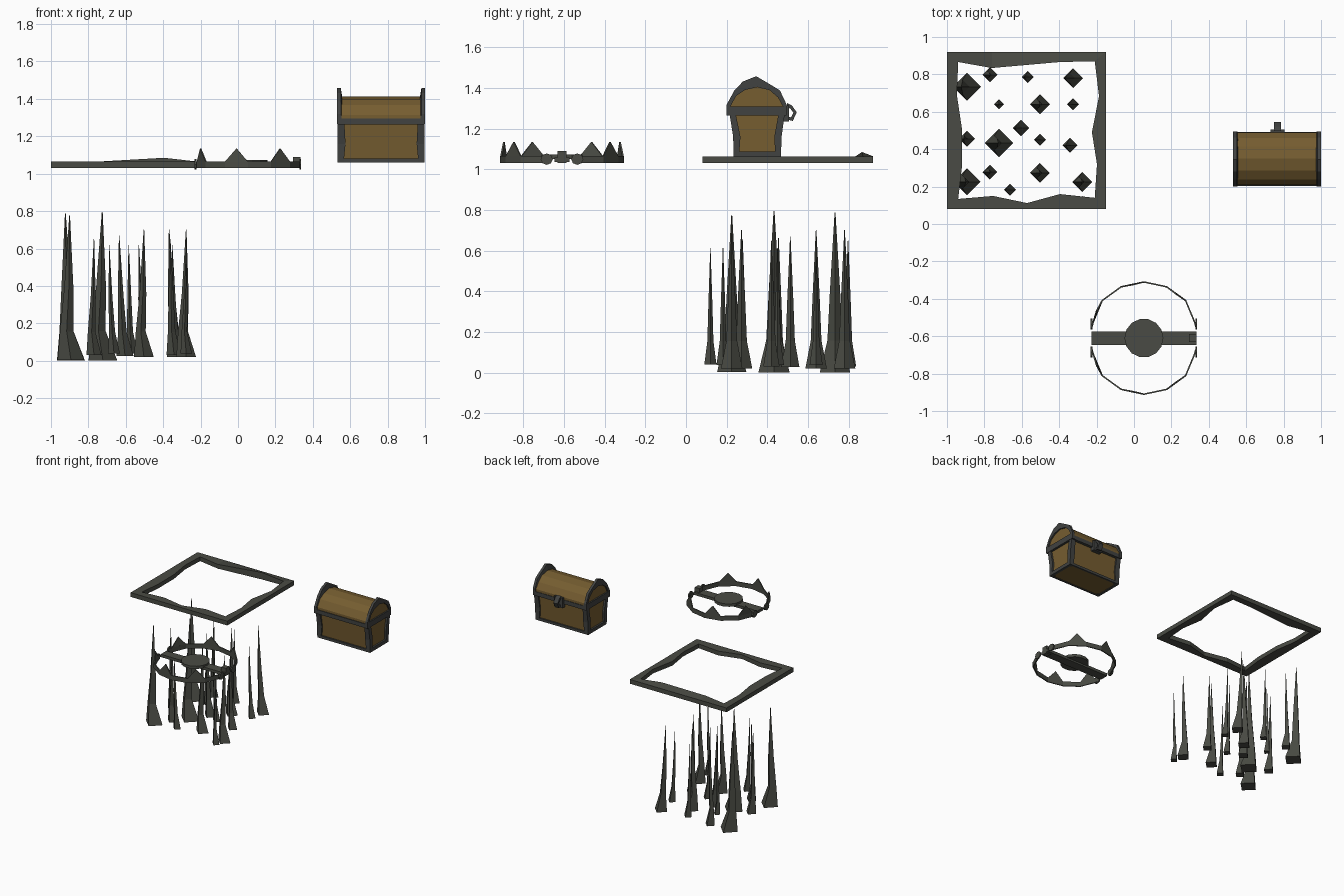
import bpy, bmesh, math

if "Cube" in bpy.data.objects:
    bpy.data.objects.remove(bpy.data.objects["Cube"])


def material(name, col):
    m = bpy.data.materials.new(name)
    m.diffuse_color = (*col, 1)
    m.use_nodes = True
    m.node_tree.nodes["Principled BSDF"].inputs["Base Color"].default_value = m.diffuse_color
    return m


STEEL = material("dull steel", (0.068, 0.071, 0.058))
IRON = material("dark iron", (0.052, 0.054, 0.052))
WOOD = material("brown wood", (0.18, 0.110, 0.030))


def loft(name, rings, mat, closed=False):
    """Skin a list of equal-length vertex rings; cap the ends unless closed."""
    bm = bmesh.new()
    vs = [[bm.verts.new(p) for p in r] for r in rings]
    n, k = len(rings), len(rings[0])
    for i in range(n if closed else n - 1):
        a, b = vs[i], vs[(i + 1) % n]
        for j in range(k):
            bm.faces.new((a[j], a[(j + 1) % k], b[(j + 1) % k], b[j]))
    if not closed:
        bm.faces.new(vs[0])
        bm.faces.new(vs[-1])
    bmesh.ops.remove_doubles(bm, verts=bm.verts, dist=1e-5)
    bmesh.ops.recalc_face_normals(bm, faces=bm.faces)
    me = bpy.data.meshes.new(name)
    bm.to_mesh(me)
    bm.free()
    me.materials.append(mat)
    ob = bpy.data.objects.new(name, me)
    bpy.context.collection.objects.link(ob)
    return ob


def rect(x0, x1, y0, y1, z):
    return [(x0, y0, z), (x1, y0, z), (x1, y1, z), (x0, y1, z)]


def box(name, x0, x1, y0, y1, z0, z1, mat):
    return loft(name, [rect(x0, x1, y0, y1, z) for z in (z0, z1)], mat)


# --- pit frame: square outside, ragged inside edge
inner = [(-.94, .866), (-.76, .834), (-.396, .866), (-.21, .87),
         (-.187, .684), (-.225, .49), (-.198, .32), (-.21, .14),
         (-.396, .16), (-.572, .112), (-.754, .15), (-.94, .134),
         (-.92, .305), (-.92, .51), (-.947, .69)]
rings = []
for x, y in inner:
    dx, dy = x + .575, y - .5
    ox = -.575 + math.copysign(.425, dx) if abs(dx) > .3 else x
    oy = .5 + math.copysign(.42, dy) if abs(dy) > .3 else y
    top = 1.085 if (x, y) == (-.396, .866) else 1.064
    rings.append([(ox, oy, 1.03), (ox, oy, 1.064), (x, y, top), (x, y, 1.03)])
loft("pit_frame", rings, STEEL, closed=True)

# --- pit spikes: x, y, base radius, sideways lean of the tip
spikes = [(-.893, .733, .075, -.4), (-.77, .797, .04, 0), (-.567, .786, .032, -.55),
          (-.326, .78, .053, -.8), (-.326, .64, .032, -.8), (-.503, .64, .053, 0),
          (-.722, .64, .027, 0), (-.604, .513, .045, -.7), (-.893, .455, .043, -.4),
          (-.722, .433, .077, -.05), (-.503, .45, .032, -.85), (-.342, .42, .04, -.5),
          (-.77, .278, .04, 0), (-.893, .225, .072, -.1), (-.503, .273, .053, 0),
          (-.663, .182, .032, -.8), (-.277, .225, .053, 0), (-.277, .12, .03, 0)]
for i, (x, y, r, lean) in enumerate(spikes):
    z0 = max(0, .066 - .88 * r)
    h = .495 + 3.9 * r - z0
    rings = []
    for t, s, off in ((0, 1, 0), (.2, .5, -.32), (.5, .34, lean * .6 - .1), (1, .03, lean)):
        cx = x + off * r
        rings.append([(cx + r * s * math.cos(a), y + r * s * math.sin(a), z0 + t * h)
                      for a in (0, math.pi / 2, math.pi, 1.5 * math.pi)])
    loft(f"pit_spike_{i + 1}", rings, STEEL)

# --- jaw trap
CX, CY = .053, -.61


def jaw_pt(deg, r, side, z):
    a = math.radians(deg)
    return (CX + r * math.cos(a), CY + side * r * math.sin(a), z)


def hinge(name, x, y):
    rings = [[(px, y + .03 * math.cos(k * math.pi / 4), 1.05 + .028 * math.sin(k * math.pi / 4))
              for k in range(8)] for px in (x - .005, x + .005)]
    loft(name, rings, STEEL)


for side, label in ((-1, "front"), (1, "back")):
    rings = []
    for i in range(7):
        deg = 18 + 24 * i
        r = .288 if i in (0, 6) else .304
        rings.append([jaw_pt(deg, r - .008, side, 1.03), jaw_pt(deg, r, side, 1.03),
                      jaw_pt(deg, r, side, 1.066), jaw_pt(deg, r - .008, side, 1.066)])
    # short return from the arc end to the hinge
    for end in (0, -1):
        x = CX + (.28 if end == 0 else -.28)
        s = 1 if end == 0 else -1
        y = CY + side * .06
        ret = [(x - s * .006, y, 1.035), (x + s * .002, y, 1.035),
               (x + s * .002, y, 1.062), (x - s * .006, y, 1.062)]
        rings.insert(0, ret) if end == 0 else rings.append(ret)
        hinge(f"{label}_hinge_{'right' if s > 0 else 'left'}", x, CY + side * .075)
    loft(f"{label}_jaw", rings, STEEL)
    # teeth on every second segment
    for n, deg in enumerate((42, 90, 138)):
        ra, rb = .304, (.288 if deg == 138 else .304)
        tri = [[jaw_pt(deg, ra - d, side, 1.064), jaw_pt(deg + 24, rb - d, side, 1.064),
                jaw_pt(deg + 12, .296 - d, side, 1.135)] for d in (0, .008)]
        loft(f"{label}_tooth_{n + 1}", tri, STEEL)

box("trap_bar", CX - .28, CX + .282, CY - .036, CY + .036, 1.036, 1.058, STEEL)
loft("trap_plate", [[(CX + .104 * math.cos(k * math.pi / 7), CY + .104 * math.sin(k * math.pi / 7), z)
                     for k in range(14)] for z in (1.05, 1.072)], STEEL)
box("trap_catch", .293, .335, CY - .022, CY + .022, 1.03, 1.09, STEEL)

# --- chest body: tapered wooden box with iron corner posts
X0, X1 = .533, .997
loft("chest_body", [rect(X0 + .014, X1 - .014, .248, .454, 1.064),
                    rect(X0 + .014, X1 - .014, .230, .470, 1.27)], WOOD)
levels = [(1.06, .234, .467, .032), (1.16, .232, .470, .042), (1.268, .215, .485, .036)]
for sx in (0, 1):
    for sy in (0, 1):
        rings = []
        for z, ya, yb, w in levels:
            xa = X1 - w if sx else X0
            yy = yb - w * .85 if sy else ya
            rings.append(rect(xa, xa + w, yy, yy + w * .85, z))
        loft(f"chest_post_{'right' if sx else 'left'}_{'back' if sy else 'front'}", rings, IRON)
for sy, y in (("front", .234), ("back", .453)):
    box(f"chest_bottom_rail_{sy}", X0, X1, y, y + .014, 1.06, 1.08, IRON)
for sx, x in (("left", X0), ("right", X1 - .02)):
    box(f"chest_bottom_rail_{sx}", x, x + .02, .236, .465, 1.06, 1.088, IRON)
    box(f"chest_rim_end_{sx}", x - .003 if sx == "left" else x, x + .02 if sx == "left" else 1.0,
        .2, .495, 1.265, 1.31, IRON)
box("chest_rim", .532, .998, .203, .492, 1.264, 1.296, IRON)

# --- chest lid: faceted wooden dome with ragged iron arches on both ends
dome = [(.208, 1.295), (.208, 1.315), (.238, 1.368), (.285, 1.398), (.35, 1.412),
        (.415, 1.398), (.46, 1.362), (.488, 1.315), (.488, 1.295)]
loft("chest_lid", [[(x, y, z) for y, z in dome] for x in (.541, .765, .989)], WOOD)
arch = [(.2, 1.3), (.2, 1.318), (.238, 1.388), (.28, 1.432), (.345, 1.458),
        (.41, 1.42), (.462, 1.388), (.495, 1.318), (.495, 1.3)]
for label, xo, xi in (("left", .53, .558), ("right", 1.0, .972)):
    rings = []
    for (oy, oz), (iy, iz) in zip(arch, dome):
        iy = .3475 + (iy - .3475) * .93
        tip = xo + (xi - xo) * .7
        rings.append([(xo, oy, oz), (tip, oy, oz), (xi, iy, iz - .008), (xo, iy, iz - .008)])
    loft(f"chest_lid_arch_{label}", rings, IRON)

# --- chest clasp: plate and open hasp loop on the back
box("clasp_plate", .73, .805, .475, .506, 1.235, 1.315, IRON)
out = [(.498, 1.325), (.52, 1.315), (.545, 1.28), (.525, 1.238), (.498, 1.245)]
ins = [(.498, 1.305), (.514, 1.298), (.528, 1.278), (.517, 1.255), (.498, 1.262)]
loft("clasp_loop", [[(.748, *o), (.785, *o), (.785, *i), (.748, *i)] for o, i in zip(out, ins)], IRON)
